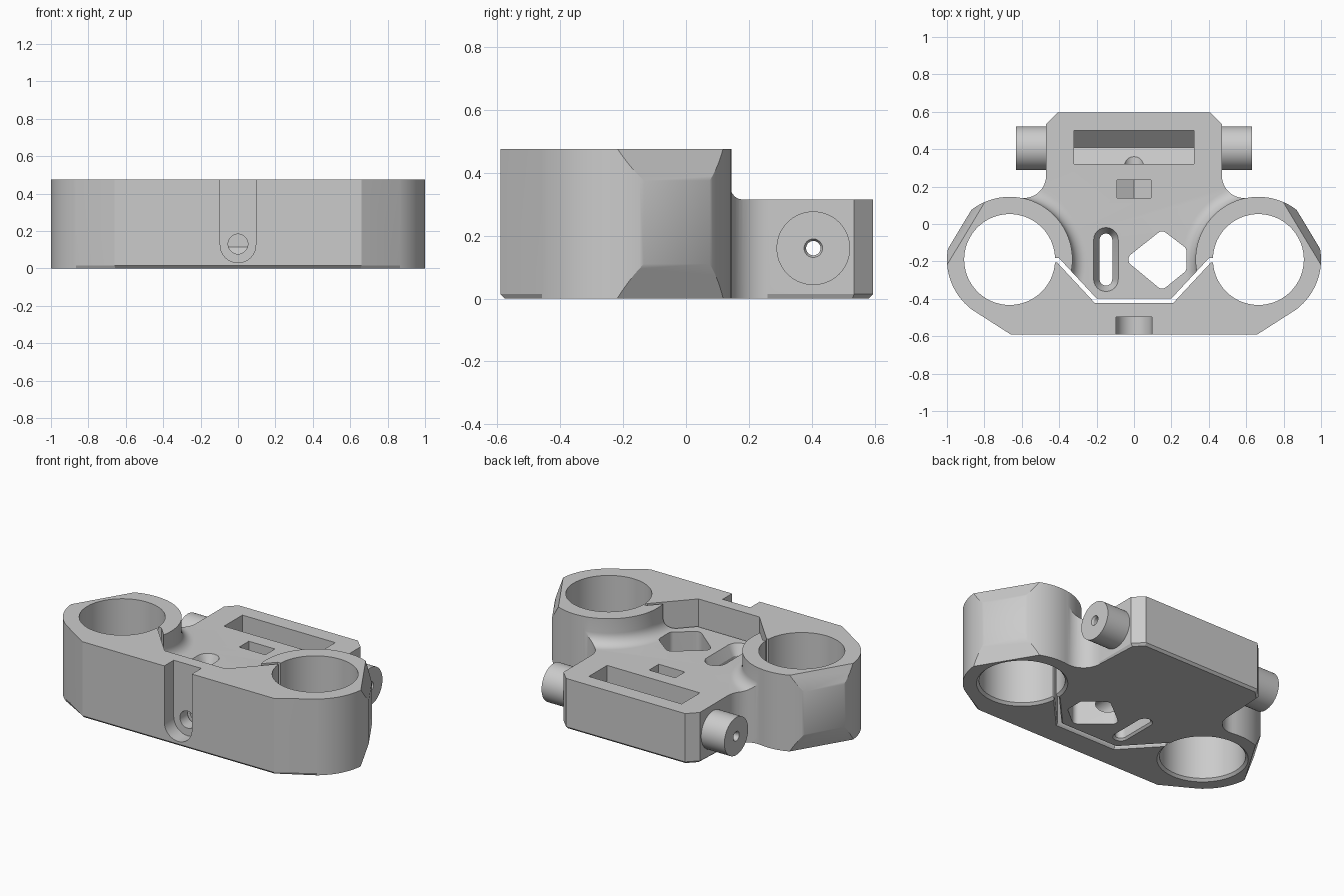
import bpy, bmesh, math
from math import sin, cos, pi
from mathutils import Matrix, Vector

cube = bpy.data.objects.get("Cube")
if cube:
    bpy.data.objects.remove(cube, do_unlink=True)

gray = bpy.data.materials.new("plain gray")
gray.use_nodes = True
gray.diffuse_color = (0.6, 0.6, 0.6, 1)
gray.node_tree.nodes["Principled BSDF"].inputs["Base Color"].default_value = gray.diffuse_color

RING = Vector((0.665, -0.19))
OUTER, BORE = 0.335, 0.243
TOP, DECK = 0.475, 0.315
# Local axes: ALONG_Y maps (x, y, z) to (x, -z, y); ALONG_X maps it to (z, x, y)
ALONG_Y = Matrix.Rotation(pi / 2, 4, 'X')
ALONG_X = Matrix(((0, 0, 1, 0), (1, 0, 0, 0), (0, 1, 0, 0), (0, 0, 0, 1)))


def arc(cx, cy, r, a0, a1, n):
    return [(cx + r * cos(a0 + (a1 - a0) * i / n), cy + r * sin(a0 + (a1 - a0) * i / n))
            for i in range(n + 1)]


def mirrored(half):
    """Close a half outline by mirroring it in x."""
    return half + [(-x, y) for x, y in reversed(half)]


def loft(name, sections, matrix=Matrix(), chamfer=0):
    """Solid through sections given as (outline, height)."""
    bm = bmesh.new()
    rings = [[bm.verts.new((x, y, z)) for x, y in pts] for pts, z in sections]
    n = len(rings[0])
    base = bm.faces.new(rings[0][::-1])
    bm.faces.new(rings[-1])
    for a, b in zip(rings, rings[1:]):
        for i in range(n):
            j = (i + 1) % n
            bm.faces.new((a[i], a[j], b[j], b[i]))
    if chamfer:
        bmesh.ops.bevel(bm, geom=list(base.edges), offset=chamfer, segments=1, affect='EDGES')
    bm.transform(matrix)
    bmesh.ops.recalc_face_normals(bm, faces=bm.faces)
    mesh = bpy.data.meshes.new(name)
    bm.to_mesh(mesh)
    bm.free()
    mesh.materials.append(gray)
    ob = bpy.data.objects.new(name, mesh)
    bpy.context.collection.objects.link(ob)
    return ob


def prism(name, pts, z0, z1, matrix=Matrix(), chamfer=0):
    return loft(name, [(pts, z0), (pts, z1)], matrix, chamfer)


def lathe(name, profile, matrix=Matrix(), n=72):
    """Round solid from (radius, height) pairs."""
    return loft(name, [(arc(0, 0, r, 0, 2 * pi * (n - 1) / n, n - 1), z) for r, z in profile], matrix)


def combine(target, tool, operation='DIFFERENCE'):
    mod = target.modifiers.new("join", 'BOOLEAN')
    mod.operation, mod.solver, mod.object = operation, 'EXACT', tool
    bpy.context.view_layer.objects.active = target
    bpy.ops.object.modifier_apply(modifier=mod.name)
    bpy.data.objects.remove(tool, do_unlink=True)


# Footprint: rear block, concave neck, round clamp end, slanted front corner
neck_r = 0.12
neck = Vector((0.47 + neck_r, 0))
neck.y = RING.y + math.sqrt((OUTER + neck_r) ** 2 - (neck.x - RING.x) ** 2)
touch = math.atan2(neck.y - RING.y, neck.x - RING.x)
half = [(0.41, 0.595), (0.47, 0.535)]
half += arc(*neck, neck_r, pi, touch + pi, 12)
half += arc(*RING, OUTER, touch, -0.93, 48)[1:]
half += [(0.66, -0.59)]
bracket = prism("clamp_bracket", mirrored(half), 0, TOP, chamfer=0.014)

# Lowered deck behind the split, leaving the flared clamp rings standing
deck_cut = prism("deck_cutter", mirrored([(1.2, 0.8), (1.2, -0.19), (0.415, -0.19), (0.205, -0.405)]),
                 DECK, 0.7)
fillet = 0.07
flare = [(OUTER + 0.001 + fillet * (1 - cos(t)), DECK + fillet * (1 - sin(t)))
         for t in [i * pi / 16 for i in range(9)]]
for s in (1, -1):
    place = Matrix.Translation((s * RING.x, RING.y, 0))
    profile = [(OUTER + 0.001, 0.8)] + flare + [(OUTER + fillet, 0.2)]
    combine(deck_cut, lathe("ring_keeper", profile, place))
combine(bracket, deck_cut)

# Side trunnions
combine(bracket, lathe("trunnion", [(0.117, -0.63), (0.117, 0.63)],
                       ALONG_X @ Matrix.Translation((0.405, 0.16, 0))), 'UNION')

# Clamp bores with chamfered lower rims, and the outer facets of each ring
for s in (1, -1):
    place = Matrix.Translation((s * RING.x, RING.y, 0))
    combine(bracket, lathe("bore_cutter", [(BORE + 0.03, -0.015), (BORE, 0.015), (BORE, 0.6)], place))
    facet = [(0.26, 0.505), (0.312, 0.375), (0.312, 0.11), (0.26, -0.03), (0.6, -0.03), (0.6, 0.505)]
    flip = Matrix.Diagonal((s, 1, 1, 1))
    turn = Matrix.Rotation(math.radians(31), 4, 'Z')
    combine(bracket, prism("facet_cutter", facet, -0.3, 0.3, place @ flip @ turn @ ALONG_Y))


# Thin split between the bores, widened at the underside
def split(w):
    k = w * 0.41
    return mirrored([(0.45, -0.195 + w), (0.405 - k, -0.195 + w), (0.205 - k, -0.41 + w)]) \
        + mirrored([(0.205 + k, -0.41 - w), (0.405 + k, -0.195 - w), (0.45, -0.195 - w)])[3:] \
        + mirrored([(0.205 + k, -0.41 - w), (0.405 + k, -0.195 - w), (0.45, -0.195 - w)])[:3]


def split_outline(w):
    k = w * 0.41
    upper = [(0.45, -0.195 + w), (0.405 - k, -0.195 + w), (0.205 - k, -0.41 + w)]
    lower = [(0.205 + k, -0.41 - w), (0.405 + k, -0.195 - w), (0.45, -0.195 - w)]
    return mirrored(upper) + [(-x, y) for x, y in reversed(lower)] + lower


combine(bracket, loft("split_cutter", [(split_outline(0.027), -0.012), (split_outline(0.012), 0.012),
                                       (split_outline(0.012), 0.6)]))


# Countersunk slot
def stadium(w):
    return arc(-0.15, -0.085, w, 0, pi, 12) + arc(-0.15, -0.295, w, pi, 2 * pi, 12)


combine(bracket, loft("slot_cutter", [(stadium(0.055), -0.01), (stadium(0.034), 0.012), (stadium(0.034), 0.25),
                                      (stadium(0.066), DECK), (stadium(0.066), 0.35)]))

# Rounded diamond window
window = arc(0.005, -0.19, 0.035, 0.75 * pi, 1.25 * pi, 6) + arc(0.15, -0.31, 0.035, 1.25 * pi, 1.72 * pi, 6)
window += arc(0.25, -0.235, 0.03, -0.28 * pi, 0, 5) + arc(0.25, -0.145, 0.03, 0, 0.28 * pi, 5)
window += arc(0.15, -0.075, 0.035, 0.28 * pi, 0.75 * pi, 6)
combine(bracket, prism("window_cutter", window, -0.1, 0.6))

# Rear V-bottom pocket, nut trap and front screw recess
pocket = [(0.32, 0.6), (0.32, 0.115), (0.41, 0.03), (0.5, 0.115), (0.5, 0.6)]
combine(bracket, prism("pocket_cutter", pocket, -0.32, 0.32, ALONG_X))
trap = [(-0.09, 0.6), (-0.09, 0.078), (0, 0.028), (0.09, 0.078), (0.09, 0.6)]
combine(bracket, prism("nut_trap_cutter", trap, -0.235, -0.14, ALONG_Y))
recess = [(-0.095, 0.6)] + arc(0, 0.125, 0.095, pi, 2 * pi, 24) + [(0.095, 0.6)]
combine(bracket, prism("recess_cutter", recess, 0.497, 0.7, ALONG_Y))

# Screw hole front to back, and pivot hole through the trunnions
combine(bracket, lathe("screw_hole_cutter", [(0.053, -0.36), (0.053, 0.55)],
                       ALONG_Y @ Matrix.Translation((0, 0.13, 0)), 32))
pivot = [(0.035, -0.64), (0.023, -0.618), (0.023, 0.618), (0.035, 0.64)]
combine(bracket, lathe("pivot_cutter", pivot, ALONG_X @ Matrix.Translation((0.405, 0.16, 0)), 24))

bpy.ops.object.select_all(action='DESELECT')
bracket.select_set(True)
bpy.context.view_layer.objects.active = bracket
bpy.ops.object.shade_smooth_by_angle(angle=math.radians(25))
